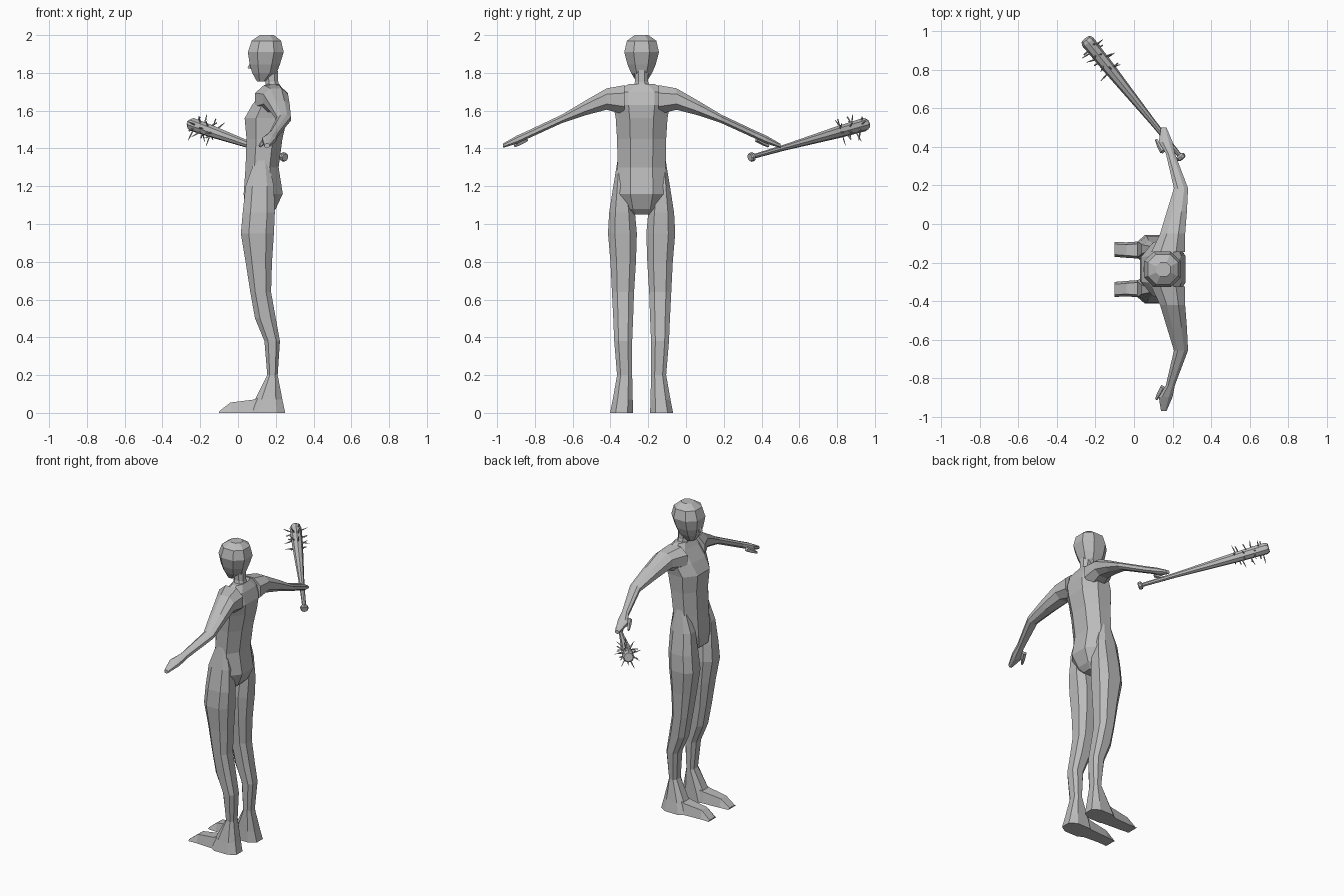
import bpy, bmesh, math, random
from mathutils import Vector

if "Cube" in bpy.data.objects:
    bpy.data.objects.remove(bpy.data.objects["Cube"])

random.seed(4)
CY = -0.235  # the body's own centre line

grey = bpy.data.materials.new("plain_grey")
grey.diffuse_color = (0.5, 0.5, 0.5, 1)
grey.use_nodes = True
grey.node_tree.nodes["Principled BSDF"].inputs["Base Color"].default_value = grey.diffuse_color


def loft(name, rings):
    """Skin equal-length rings of points and cap both ends."""
    bm = bmesh.new()
    vs = [[bm.verts.new(p) for p in r] for r in rings]
    n = len(vs[0])
    for a, b in zip(vs, vs[1:]):
        for i in range(n):
            j = (i + 1) % n
            bm.faces.new((a[i], a[j], b[j], b[i]))
    bm.faces.new(vs[0])
    bm.faces.new(vs[-1])
    bmesh.ops.recalc_face_normals(bm, faces=bm.faces)
    me = bpy.data.meshes.new(name)
    bm.to_mesh(me)
    bm.free()
    me.materials.append(grey)
    ob = bpy.data.objects.new(name, me)
    bpy.context.collection.objects.link(ob)
    return ob


def octagon(u0, u1, v0, v1, c=0.27):
    """Rectangle with chamfered corners, as 8 (u, v) points."""
    a, b = (u1 - u0) * c, (v1 - v0) * c
    return [(u0 + a, v0), (u1 - a, v0), (u1, v0 + b), (u1, v1 - b),
            (u1 - a, v1), (u0 + a, v1), (u0, v1 - b), (u0, v0 + b)]


def level(z, x0, x1, y0, y1, c=0.27):
    return [(x, y, z) for x, y in octagon(x0, x1, y0, y1, c)]


def rod(name, p, q, profile, sides):
    """Round bar from p to q; profile holds (fraction, radius)."""
    p, q = Vector(p), Vector(q)
    rot = (q - p).to_track_quat('Z', 'Y')
    rings = []
    for t, r in profile:
        rings.append([p.lerp(q, t) + rot @ Vector((r * math.cos(k), r * math.sin(k), 0))
                      for k in (2 * math.pi * i / sides for i in range(sides))])
    return loft(name, rings)


# Torso: height, front, back, half width
torso = [(1.05, .07, .17, .06), (1.08, .035, .20, .10), (1.16, .03, .237, .13),
         (1.30, .04, .215, .127), (1.45, .045, .235, .13), (1.56, .035, .26, .137),
         (1.63, .075, .267, .15), (1.70, .125, .245, .15), (1.74, .15, .22, .07)]
loft("torso", [level(z, a, b, CY - w, CY + w) for z, a, b, w in torso])

# Neck and head
neck = [(1.71, .145, .225, .05), (1.755, .145, .213, .034), (1.82, .14, .21, .036)]
loft("neck", [level(z, a, b, CY - w, CY + w) for z, a, b, w in neck])
head = [(1.755, .10, .15, .028), (1.80, .075, .205, .056), (1.845, .062, .222, .075),
        (1.91, .052, .242, .092), (1.97, .072, .228, .078), (2.0, .115, .19, .036)]
loft("head", [level(z, a, b, CY - w, CY + w) for z, a, b, w in head])
loft("nose", [[(.072, CY - .008, 1.87), (.072, CY + .008, 1.87), (.09, CY, 1.87)],
              [(.05, CY - .014, 1.825), (.05, CY + .014, 1.825), (.10, CY, 1.815)]])

# Leg: height, front, back, inner, outer
leg = [(1.34, .09, .16, .09, .127), (1.2, .04, .19, .06, .15), (1.06, .025, .195, .035, .172),
       (.95, .015, .19, .025, .178), (.8, .04, .18, .03, .165), (.64, .065, .175, .04, .157),
       (.5, .09, .20, .045, .15), (.38, .14, .222, .05, .145), (.2, .155, .21, .05, .13),
       (.07, .09, .235, .047, .153), (0, .06, .25, .045, .167)]
# Foot: position, top height, inner, outer
foot = [(.14, .09, .05, .145), (.08, .07, .052, .148), (-.04, .055, .06, .14),
        (-.10, .008, .065, .143)]
# Arm: offset from centre, front, back, bottom, top
arm = [(.09, .09, .265, 1.58, 1.735), (.185, .135, .265, 1.605, 1.718),
       (.30, .17, .274, 1.575, 1.652), (.42, .207, .28, 1.535, 1.58),
       (.60, .165, .212, 1.453, 1.495), (.66, .128, .20, 1.425, 1.468),
       (.735, .14, .168, 1.403, 1.425)]
for side, s in (("left", -1), ("right", 1)):
    loft(side + "_leg", [level(z, a, b, CY + s * i, CY + s * o, .24) for z, a, b, i, o in leg])
    loft(side + "_foot", [[(x, CY + s * i, 0), (x, CY + s * o, 0),
                           (x, CY + s * (o - .012), h), (x, CY + s * (i + .012), h)]
                          for x, h, i, o in foot])
    loft(side + "_arm", [[(x, CY + s * d, z) for x, z in octagon(a, b, lo, hi)]
                         for d, a, b, lo, hi in arm])
    rod(side + "_thumb", (.15, CY + s * .61, 1.45), (.115, CY + s * .672, 1.412),
        [(0, .016), (.6, .013), (1, .007)], 5)

# Bat held in the right hand
knob, tip = Vector((.25, .338, 1.352)), Vector((-.25, .957, 1.53))
rod("bat", knob, tip, [(0, .02), (.008, .025), (.025, .025), (.035, .012), (.3, .016),
                       (.75, .032), (.98, .036), (1, .028)], 8)

# Nails driven through the thick end
turn = (tip - knob).to_track_quat('Z', 'Y')
for i in range(11):
    ang = i * 2.4
    mid = knob.lerp(tip, .74 + .021 * i)
    out = turn @ Vector((math.cos(ang), math.sin(ang), random.uniform(-.25, .25)))
    rod("nail", mid - out * random.uniform(.05, .075), mid + out * random.uniform(.07, .09),
        [(0, .004), (.8, .004), (1, .001)], 4)
